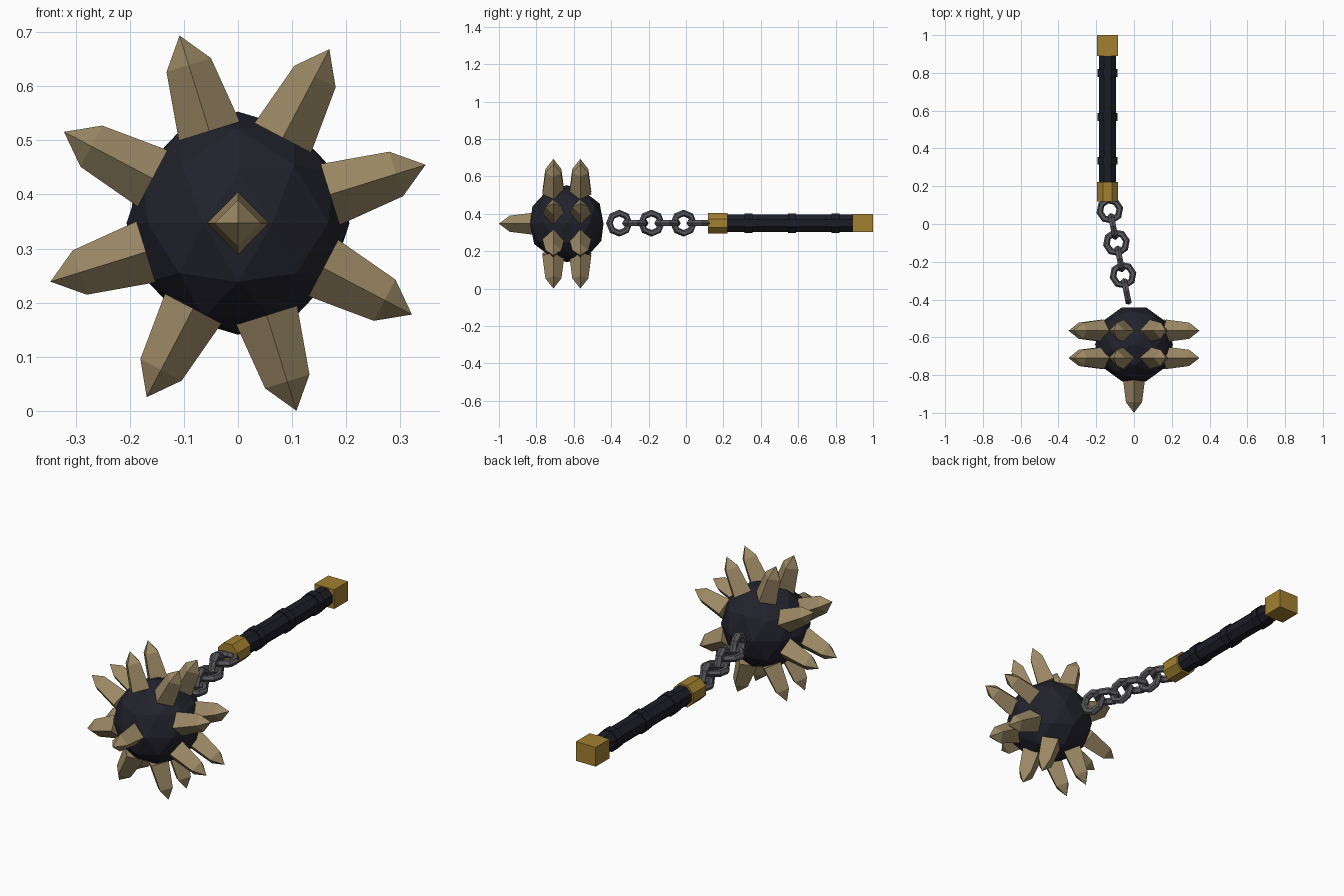
import bpy, bmesh, math
from mathutils import Matrix, Vector

if "Cube" in bpy.data.objects:
    bpy.data.objects.remove(bpy.data.objects["Cube"])


def material(name, rgb):
    m = bpy.data.materials.new(name)
    m.diffuse_color = (*rgb, 1)
    m.use_nodes = True
    m.node_tree.nodes["Principled BSDF"].inputs["Base Color"].default_value = m.diffuse_color
    return m


BONE = material("tan_spikes", (0.33, 0.25, 0.13))
DARK = material("dark_iron", (0.016, 0.016, 0.026))
GRIP = material("black_grip", (0.012, 0.012, 0.02))
GOLD = material("old_gold", (0.36, 0.215, 0.03))
STEEL = material("grey_steel", (0.10, 0.10, 0.112))

BALL = Vector((0, -0.637, 0.347))
HX, HZ = -0.14, 0.35          # handle axis


def finish(name, bm, mat, matrix=Matrix()):
    bm.transform(matrix)
    bmesh.ops.recalc_face_normals(bm, faces=bm.faces)
    me = bpy.data.meshes.new(name)
    bm.to_mesh(me)
    bm.free()
    me.materials.append(mat)
    ob = bpy.data.objects.new(name, me)
    bpy.context.collection.objects.link(ob)
    return ob


def spike(name, origin, direction, side):
    """Four-sided spike pointing along direction, corners on the side axis."""
    d, s = Vector(direction), Vector(side)
    t = d.cross(s)
    bm = bmesh.new()
    rings = []
    for dist, r in ((0.178, 0.059), (0.306, 0.043)):
        rings.append([bm.verts.new(origin + d * dist + v * r) for v in (s, t, -s, -t)])
    tip = bm.verts.new(origin + d * 0.363)
    bm.faces.new(rings[0])
    for i in range(4):
        j = (i + 1) % 4
        bm.faces.new((rings[0][i], rings[0][j], rings[1][j], rings[1][i]))
        bm.faces.new((rings[1][i], rings[1][j], tip))
    finish(name, bm, BONE)


def octagon_bar(name, y0, y1, flats, mat):
    """Flat-topped octagonal prism along y on the handle axis."""
    bm = bmesh.new()
    r = flats / 2 / math.cos(math.pi / 8)
    bmesh.ops.create_cone(bm, cap_ends=True, segments=8, radius1=r, radius2=r, depth=y1 - y0)
    finish(name, bm, mat, Matrix.Translation((HX, (y0 + y1) / 2, HZ))
           @ Matrix.Rotation(math.pi / 2, 4, 'X') @ Matrix.Rotation(math.pi / 8, 4, 'Z'))


def link(name, matrix, major=0.054, minor=0.018, n=8, k=6):
    bm = bmesh.new()
    rings = []
    for i in range(n):
        a = math.tau * i / n
        ring = []
        for j in range(k):
            b = math.tau * j / k
            r = major + minor * math.cos(b)
            ring.append(bm.verts.new((r * math.cos(a), r * math.sin(a), minor * math.sin(b))))
        rings.append(ring)
    for i in range(n):
        p, q = rings[i], rings[(i + 1) % n]
        for j in range(k):
            bm.faces.new((p[j], q[j], q[(j + 1) % k], p[(j + 1) % k]))
    finish(name, bm, STEEL, matrix)


# Faceted ball
bm = bmesh.new()
bmesh.ops.create_icosphere(bm, subdivisions=2, radius=0.206)
finish("ball", bm, DARK, Matrix.Translation(BALL) @ Matrix.Rotation(-math.pi / 2, 4, 'Z'))

# Two rings of eight spikes and one at the front
for row, dy in enumerate((-0.072, 0.072)):
    for i in range(8):
        a = math.radians(17.3 + 45 * i)
        spike(f"ring_{row + 1}_spike_{i + 1}", BALL + Vector((0, dy, 0)),
              (math.cos(a), 0, math.sin(a)), (0, 1, 0))
spike("front_spike", BALL, (0, -1, 0), (1, 0, 0))

# Chain of alternating flat and upright links
slant = math.atan2(-0.086, 0.0175)
for i in range(6):
    m = Matrix.Translation((-0.128 + 0.0175 * i, 0.073 - 0.086 * i, HZ)) @ Matrix.Rotation(slant, 4, 'Z')
    if i % 2:
        m = m @ Matrix.Rotation(math.pi / 2, 4, 'X')
    link(f"chain_link_{i + 1}", m)

# Handle with raised bands, collar and pommel
octagon_bar("handle", 0.2, 0.92, 0.092, GRIP)
for i, y in enumerate((0.335, 0.567, 0.80)):
    octagon_bar(f"handle_band_{i + 1}", y - 0.021, y + 0.021, 0.104, GRIP)
octagon_bar("collar", 0.118, 0.222, 0.111, GOLD)
bm = bmesh.new()
bmesh.ops.create_cube(bm, size=1)
finish("pommel", bm, GOLD, Matrix.Translation((HX, 0.9445, HZ)) @ Matrix.Diagonal((0.111, 0.111, 0.097, 1)))
